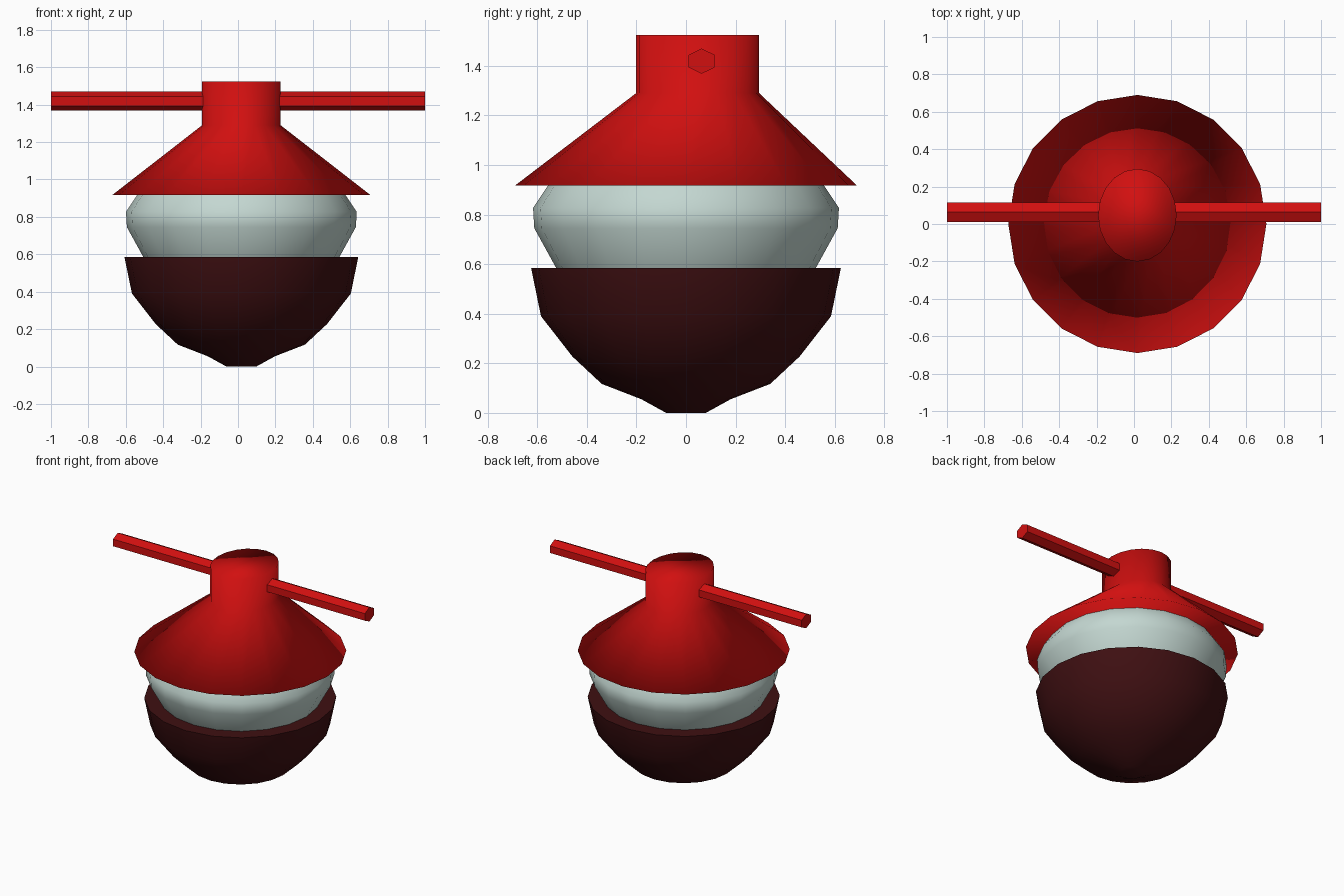
import bpy
import bmesh
from math import cos, sin, tau, radians

if "Cube" in bpy.data.objects:
    bpy.data.objects.remove(bpy.data.objects["Cube"])

SIDES = 20
CX = 0.018  # axis of the turned parts


def material(name, rgb):
    m = bpy.data.materials.new(name)
    m.use_nodes = True
    m.diffuse_color = (*rgb, 1)
    m.node_tree.nodes["Principled BSDF"].inputs["Base Color"].default_value = (*rgb, 1)
    return m


red = material("bright red", (0.64, 0.005, 0.005))
pale = material("pale grey green", (0.55, 0.68, 0.64))
maroon = material("dark maroon", (0.05, 0.005, 0.006))


def loft(name, rings, mat, smooth_angle):
    """Closed stack of rings given as (z, x radius, y radius, y centre)."""
    bm = bmesh.new()
    loops = []
    for z, rx, ry, cy in rings:
        loops.append([bm.verts.new((CX + rx * cos(tau * i / SIDES),
                                    cy + ry * sin(tau * i / SIDES), z))
                      for i in range(SIDES)])
    for low, high in zip(loops, loops[1:]):
        for i in range(SIDES):
            j = (i + 1) % SIDES
            bm.faces.new((low[i], low[j], high[j], high[i]))
    bm.faces.new(loops[0][::-1])
    bm.faces.new(loops[-1])
    return finish(name, bm, mat, smooth_angle)


def finish(name, bm, mat, smooth_angle=None):
    mesh = bpy.data.meshes.new(name)
    bm.to_mesh(mesh)
    bm.free()
    mesh.materials.append(mat)
    ob = bpy.data.objects.new(name, mesh)
    bpy.context.collection.objects.link(ob)
    if smooth_angle:
        bpy.ops.object.select_all(action='DESELECT')
        ob.select_set(True)
        bpy.context.view_layer.objects.active = ob
        bpy.ops.object.shade_smooth_by_angle(angle=radians(smooth_angle))
    return ob


def turned(name, profile, mat, smooth_angle):
    return loft(name, [(z, r, r, 0) for z, r in profile], mat, smooth_angle)


# Lower bowl
turned("lower_bowl", [(0, 0.08), (0.055, 0.18), (0.117, 0.34), (0.227, 0.458),
                      (0.39, 0.585), (0.585, 0.625)], maroon, 50)

# Pale middle band, sunk slightly into its neighbours
turned("middle_band", [(0.56, 0.51), (0.585, 0.524), (0.745, 0.612),
                       (0.827, 0.617), (0.92, 0.555), (0.94, 0.54)], pale, 60)

# Conical lid rising into an oval neck, soft shading all over
loft("lid_and_neck", [(0.917, 0.69, 0.69, 0), (1.29, 0.21, 0.248, 0.047),
                      (1.525, 0.21, 0.248, 0.047)], red, 180)

# Hexagonal arms either side of the neck
for side, name in ((1, "left_arm"), (-1, "right_arm")):
    bm = bmesh.new()
    ends = []
    for x in (0.1 * side, side):
        ends.append([bm.verts.new((x, 0.063 + 0.06 * sin(tau * i / 6),
                                   1.419 + 0.051 * cos(tau * i / 6)))
                     for i in range(6)])
    for i in range(6):
        j = (i + 1) % 6
        bm.faces.new((ends[0][i], ends[0][j], ends[1][j], ends[1][i]))
    for end in ends:
        bm.faces.new(end)
    bmesh.ops.recalc_face_normals(bm, faces=bm.faces)
    finish(name, bm, red)
